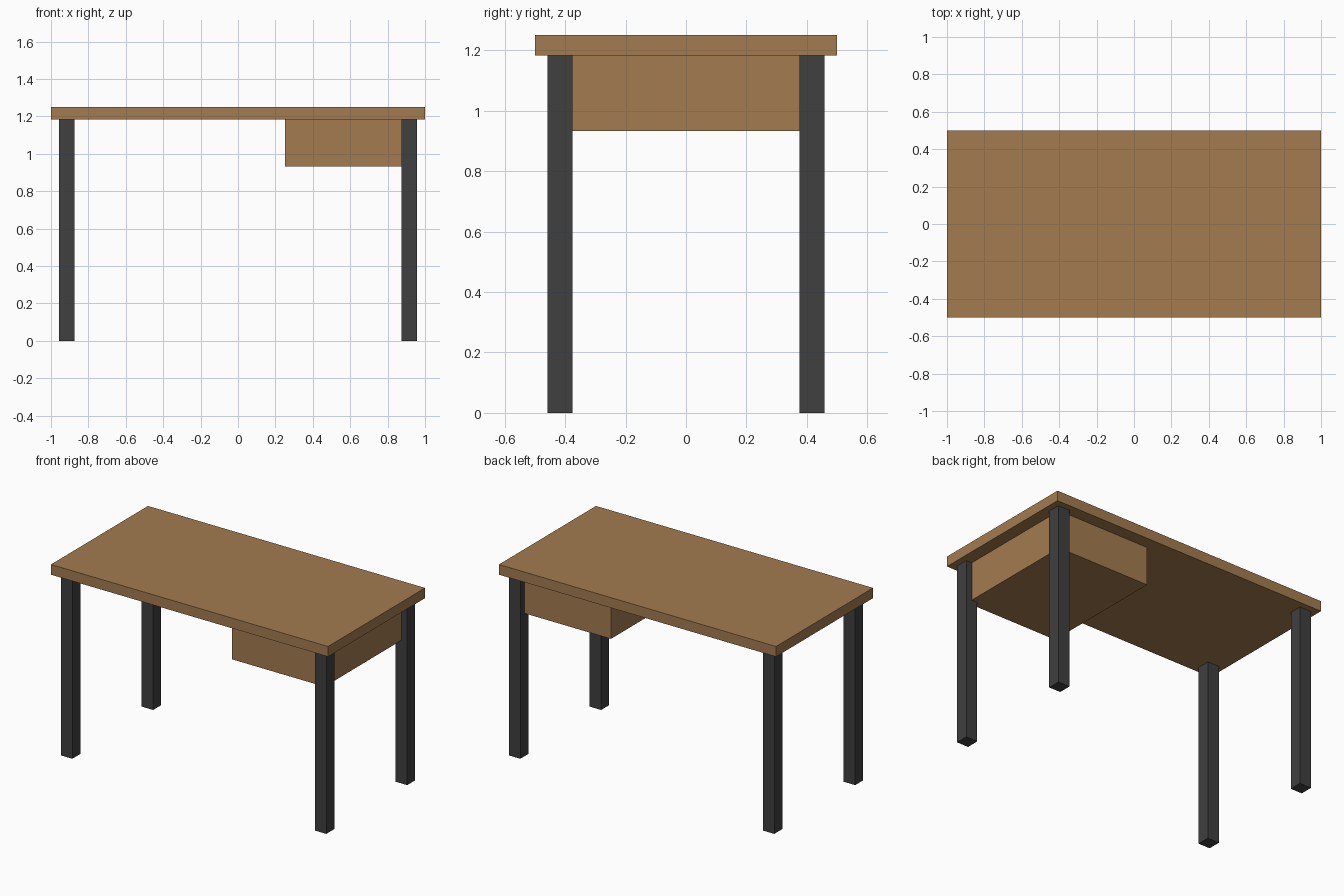
import bpy

if "Cube" in bpy.data.objects:
    bpy.data.objects.remove(bpy.data.objects["Cube"])


def material(name, color):
    mat = bpy.data.materials.new(name)
    mat.diffuse_color = (*color, 1)
    mat.use_nodes = True
    mat.node_tree.nodes["Principled BSDF"].inputs["Base Color"].default_value = mat.diffuse_color
    return mat


def box(name, lo, hi, mat):
    """Axis-aligned box between two opposite corners."""
    bpy.ops.mesh.primitive_cube_add(size=1, location=[(a + b) / 2 for a, b in zip(lo, hi)])
    obj = bpy.context.object
    obj.name = name
    obj.scale = [b - a for a, b in zip(lo, hi)]
    bpy.ops.object.transform_apply(location=False, rotation=False, scale=True)
    obj.data.materials.append(mat)
    return obj


wood = material("wood", (0.37, 0.20, 0.08))
metal = material("dark_metal", (0.05, 0.05, 0.052))

HEIGHT, THICK = 1.25, 0.0667
UNDER = HEIGHT - THICK
LEG = 0.0833                      # leg width
LEG_X, LEG_Y = 0.9167, 0.4167     # leg centres

# Desk top
box("desk_top", (-1, -0.5, UNDER), (1, 0.5, HEIGHT), wood)

# Drawer box under the right side, its corners ending at the leg centres
box("drawer_box", (0.25, -LEG_Y, UNDER - 0.25), (LEG_X, LEG_Y, UNDER), wood)

# Four square legs
for side, sx in (("left", -1), ("right", 1)):
    for end, sy in (("front", -1), ("back", 1)):
        x, y, h = sx * LEG_X, sy * LEG_Y, LEG / 2
        box(f"{end}_{side}_leg", (x - h, y - h, 0), (x + h, y + h, UNDER), metal)
